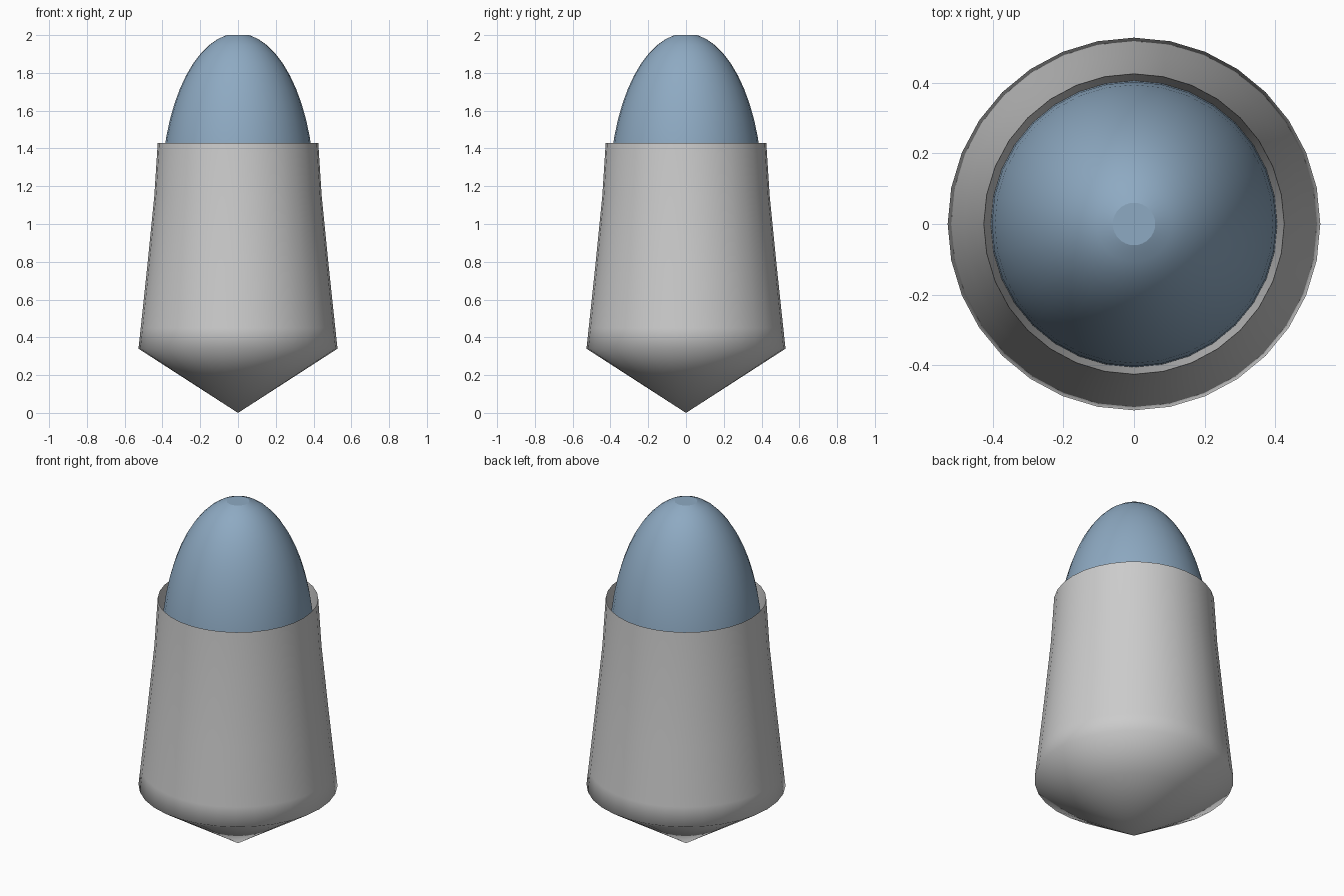
import bpy, bmesh, math

if "Cube" in bpy.data.objects:
    bpy.data.objects.remove(bpy.data.objects["Cube"])

SIDES = 32


def lathe(name, profile, sharp_rings=(), color=None):
    """Revolve (radius, z) points about z; a radius of 0 becomes a pole."""
    bm = bmesh.new()
    rings = []
    for r, z in profile:
        if r == 0:
            rings.append([bm.verts.new((0, 0, z))] * SIDES)
        else:
            rings.append([bm.verts.new((r * math.cos(math.tau * i / SIDES),
                                        r * math.sin(math.tau * i / SIDES), z))
                          for i in range(SIDES)])
    for a, b in zip(rings, rings[1:]):
        for i in range(SIDES):
            j = (i + 1) % SIDES
            corners = list(dict.fromkeys((a[i], a[j], b[j], b[i])))
            bm.faces.new(corners).smooth = True
    # crisp edges around the chosen rings
    for k in sharp_rings:
        for i in range(SIDES):
            edge = bm.edges.get((rings[k][i], rings[k][(i + 1) % SIDES]))
            edge.smooth = False
    mesh = bpy.data.meshes.new(name)
    bm.to_mesh(mesh)
    bm.free()
    obj = bpy.data.objects.new(name, mesh)
    bpy.context.collection.objects.link(obj)
    if color:
        mat = bpy.data.materials.new(name)
        mat.diffuse_color = color
        mat.use_nodes = True
        mat.node_tree.nodes["Principled BSDF"].inputs["Base Color"].default_value = mat.diffuse_color
        mesh.materials.append(mat)
    return obj


# Grey body: pointed base, tapering wall, thin rim folding in to meet the dome
lathe("body", [(0, 0.0), (0.31, 0.2), (0.527, 0.34), (0.515, 0.45),
               (0.48, 0.78), (0.443, 1.15), (0.425, 1.43), (0.405, 1.18)],
      sharp_rings=(6,))

# Blue dome: half ellipsoid with a small flattened cap
BASE, HEIGHT, RADIUS, STEPS = 1.17, 0.83, 0.405, 12
cap = math.acos(0.06 / RADIUS)
dome = [(RADIUS * math.cos(cap * k / STEPS),
         BASE + HEIGHT * math.sin(cap * k / STEPS) / math.sin(cap))
        for k in range(STEPS + 1)]
lathe("dome", dome + [(0, 2.0)], sharp_rings=(STEPS,),
      color=(0.27, 0.40, 0.54, 1))
